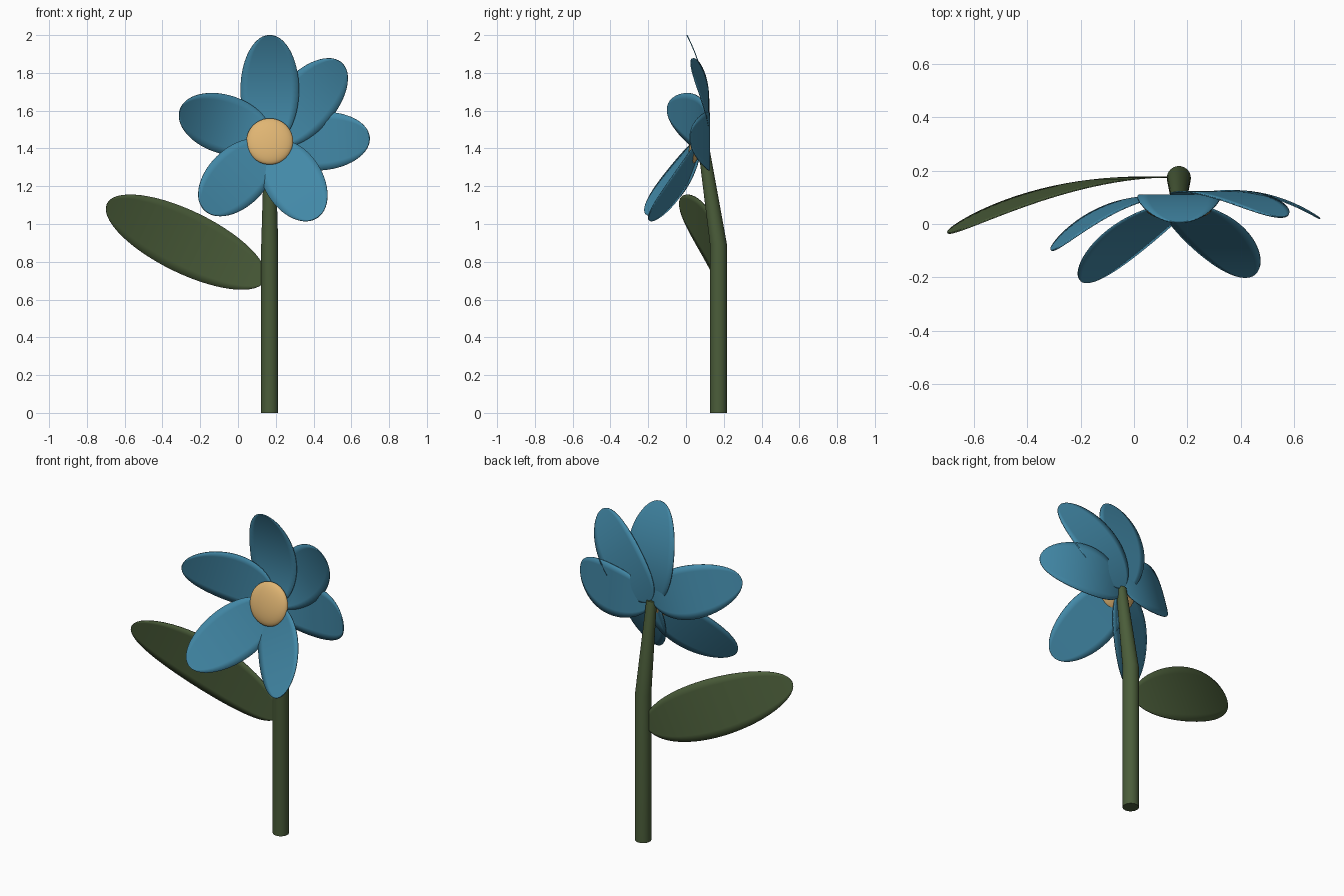
import bpy
import math
from mathutils import Vector, Matrix

cube = bpy.data.objects.get("Cube")
if cube:
    bpy.data.objects.remove(cube)


def material(name, rgb):
    m = bpy.data.materials.new(name)
    m.use_nodes = True
    m.diffuse_color = (*rgb, 1)
    bsdf = next(n for n in m.node_tree.nodes if n.type == 'BSDF_PRINCIPLED')
    bsdf.inputs["Base Color"].default_value = (*rgb, 1)
    return m


BLUE = material("petal blue", (0.055, 0.25, 0.39))
GREEN = material("stem green", (0.07, 0.11, 0.042))
GOLD = material("centre gold", (0.74, 0.46, 0.17))


def add_object(name, verts, faces, mat):
    mesh = bpy.data.meshes.new(name)
    mesh.from_pydata(verts, [], faces)
    mesh.materials.append(mat)
    mesh.update()
    ob = bpy.data.objects.new(name, mesh)
    bpy.context.collection.objects.link(ob)
    bpy.ops.object.select_all(action='DESELECT')
    ob.select_set(True)
    bpy.context.view_layer.objects.active = ob
    bpy.ops.object.shade_smooth_by_angle(angle=math.radians(40))
    return ob


def blade(name, base, angle, half_len, half_width, slope, curl, mat):
    """Elliptical sheet growing from base at an angle in xz, bent along y."""
    d = Vector((math.cos(math.radians(angle)), 0, math.sin(math.radians(angle))))
    w = Vector((-d.z, 0, d.x))
    rows, cols = 28, 8
    verts, faces = [], []
    for i in range(rows + 1):
        phi = math.pi * (0.01 + 0.98 * i / rows)
        t = (1 - math.cos(phi)) / 2
        mid = Vector(base) + d * (2 * half_len * t)
        mid.y += slope * t + curl * t * t
        for j in range(cols + 1):
            verts.append(mid + w * half_width * math.sin(phi) * (2 * j / cols - 1))
    for i in range(rows):
        for j in range(cols):
            k = i * (cols + 1) + j
            faces.append((k, k + 1, k + cols + 2, k + cols + 1))
    ob = add_object(name, verts, faces, mat)
    thick = ob.modifiers.new("thickness", 'SOLIDIFY')
    thick.thickness = 0.005
    thick.offset = 0
    return ob


# Petals: name, base y, base z, angle, half length, slope, curl
PETALS = [
    ("top_petal", 0.09, 1.42, 90, 0.29, 0.125, -0.21),
    ("upper_left_petal", 0.105, 1.43, 48, 0.285, 0.11, -0.19),
    ("left_petal", 0.09, 1.42, 4, 0.265, 0.19, -0.26),
    ("lower_left_petal", 0.08, 1.43, -58, 0.235, -0.16, -0.12),
    ("lower_right_petal", 0.08, 1.42, 225, 0.245, -0.17, -0.13),
    ("right_petal", 0.10, 1.45, 162, 0.25, 0.06, -0.26),
]
for name, y, z, angle, half_len, slope, curl in PETALS:
    blade(name, (0.168, y, z), angle, half_len, 0.155, slope, curl, BLUE)

# Leaf
blade("leaf", (0.143, 0.175, 0.7), 154, 0.465, 0.165, 0.03, -0.24, GREEN)

# Stem: straight lower part, then a tapered part leaning to the front
sides = 32
rings = [(0.172, 0, 0.045), (0.172, 0.89, 0.045), (0.09, 1.43, 0.029)]
verts = [(0.168 + r * math.cos(2 * math.pi * s / sides),
          y + r * math.sin(2 * math.pi * s / sides), z)
         for y, z, r in rings for s in range(sides)]
faces = [(k * sides + s, k * sides + (s + 1) % sides,
          (k + 1) * sides + (s + 1) % sides, (k + 1) * sides + s)
         for k in range(len(rings) - 1) for s in range(sides)]
faces.append(tuple(reversed(range(sides))))
faces.append(tuple(range((len(rings) - 1) * sides, len(rings) * sides)))
add_object("stem", verts, faces, GREEN)

# Flower centre: a flattened ball tipped slightly upward
bpy.ops.mesh.primitive_uv_sphere_add(segments=40, ring_count=20, radius=1)
centre = bpy.context.object
centre.name = "flower_centre"
centre.data.transform(Matrix.Translation((0.168, 0.058, 1.437))
                      @ Matrix.Rotation(math.radians(-14), 4, 'X')
                      @ Matrix.Diagonal((0.124, 0.035, 0.126, 1)))
centre.data.materials.append(GOLD)
bpy.ops.object.shade_smooth_by_angle(angle=math.radians(40))
